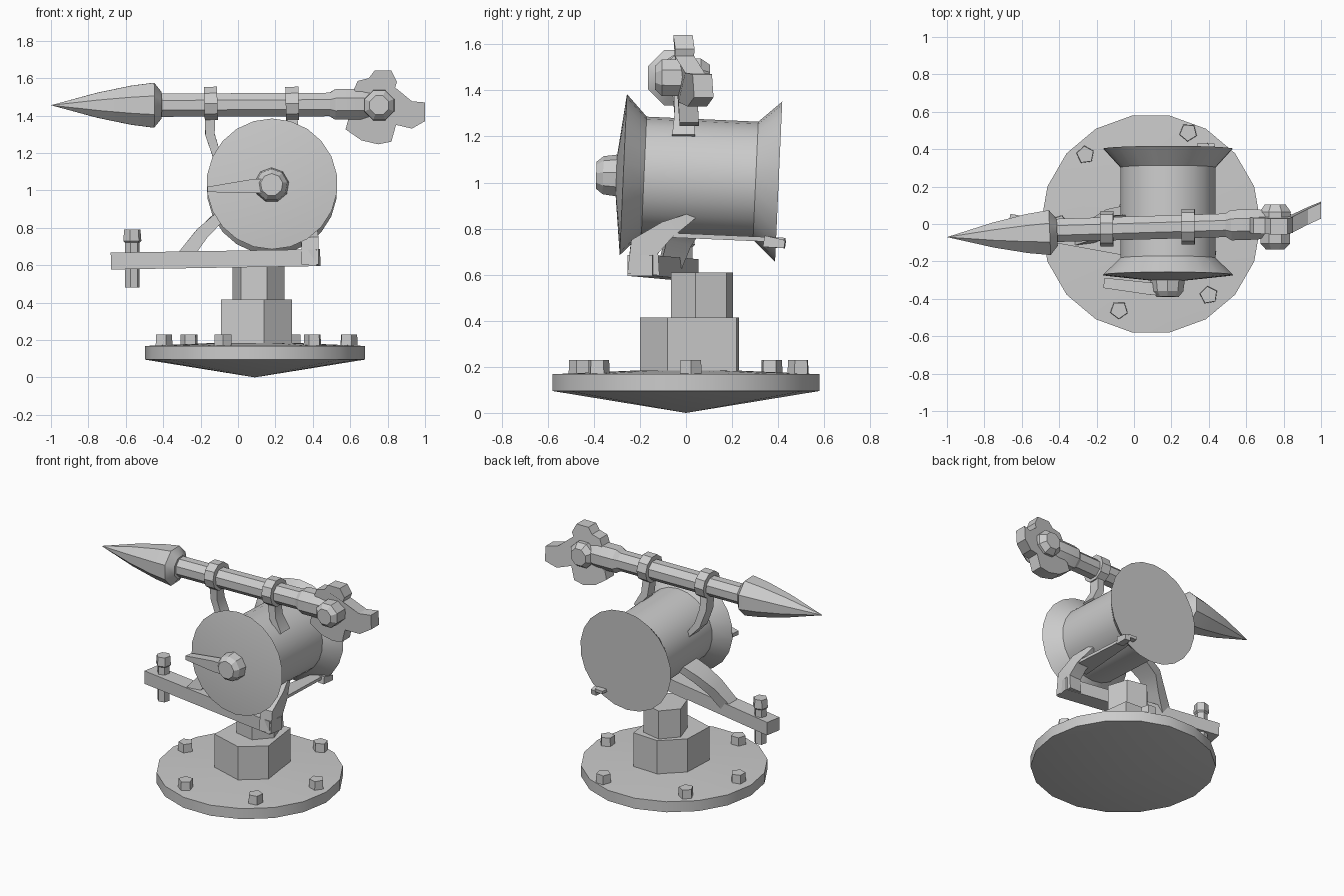
import bpy, bmesh, math
from mathutils import Vector, Matrix

cube = bpy.data.objects.get("Cube")
if cube:
    bpy.data.objects.remove(cube, do_unlink=True)

grey = bpy.data.materials.new("plain grey")
grey.use_nodes = True
GREY = (0.6, 0.6, 0.6, 1)
grey.diffuse_color = GREY
grey.node_tree.nodes["Principled BSDF"].inputs["Base Color"].default_value = GREY


def loft(name, rings):
    """Skin a list of equal rings, capping both ends; one-point rings become tips."""
    bm = bmesh.new()
    rows = [[bm.verts.new(p) for p in ring] for ring in rings]
    for a, b in zip(rows, rows[1:]):
        n = max(len(a), len(b))
        for i in range(n):
            j = (i + 1) % n
            corners = [a[i % len(a)], a[j % len(a)], b[j % len(b)], b[i % len(b)]]
            bm.faces.new(list(dict.fromkeys(corners)))
    for row in (rows[0], rows[-1]):
        if len(row) > 2:
            bm.faces.new(row)
    bmesh.ops.recalc_face_normals(bm, faces=bm.faces)
    mesh = bpy.data.meshes.new(name)
    bm.to_mesh(mesh)
    bm.free()
    mesh.materials.append(grey)
    ob = bpy.data.objects.new(name, mesh)
    bpy.context.collection.objects.link(ob)
    bpy.ops.object.select_all(action='DESELECT')
    ob.select_set(True)
    bpy.context.view_layer.objects.active = ob
    bpy.ops.object.shade_smooth_by_angle(angle=math.radians(30))
    return ob


def lathe(name, start, end, profile, sides, turn=0):
    """Turn (distance, radius) pairs about the line from start towards end."""
    start, end = Vector(start), Vector(end)
    axis = (end - start).normalized()
    up = Vector((0, 0, 1)) if abs(axis.z) < 0.9 else Vector((1, 0, 0))
    u = (up - axis * up.dot(axis)).normalized()
    v = axis.cross(u)
    rings = []
    for d, r in profile:
        c = start + axis * d
        if r == 0:
            rings.append([c])
            continue
        angles = [math.radians(turn) + math.tau * i / sides for i in range(sides)]
        rings.append([c + (u * math.cos(a) + v * math.sin(a)) * r for a in angles])
    return loft(name, rings)


def prism(name, points, z0, z1):
    return loft(name, [[(x, y, z) for x, y in points] for z in (z0, z1)])


def strap(name, path, sizes, side):
    """Rectangular bar along a path; sizes are (width along side, thickness)."""
    path, side = [Vector(p) for p in path], Vector(side)
    rings = []
    for i, p in enumerate(path):
        t = (path[min(i + 1, len(path) - 1)] - path[max(i - 1, 0)]).normalized()
        s = (side - t * side.dot(t)).normalized()
        n = t.cross(s)
        w, h = sizes[i]
        rings.append([p + s * (a * w / 2) + n * (b * h / 2)
                      for a, b in ((-1, -1), (1, -1), (1, 1), (-1, 1))])
    return loft(name, rings)


Y = (0, 1, 0)
UP = (0, 0, 1)

# Base plate with conical underside, and its ring of bolts
lathe("base_plate", (0.09, 0, 0), (0.09, 0, 1),
      [(0, 0), (0.095, 0.588), (0.168, 0.588), (0.185, 0.2), (0.185, 0)], 18)
bolts = [(-0.4, 0), (-0.26, 0.37), (0.29, 0.49), (0.59, 0.02), (0.4, -0.38), (-0.08, -0.46)]
for i, (x, y) in enumerate(bolts):
    lathe(f"bolt_{i + 1}", (x, y, 0.16), (x, y, 1), [(0, 0.05), (0.07, 0.047)], 5, i * 25)

# Stepped pedestal
prism("pedestal_lower", [(0.14, -0.2), (0.29, -0.08), (0.25, 0.22), (0.06, 0.23),
                         (-0.08, 0.1), (-0.09, -0.13)], 0.16, 0.415)
lathe("pedestal_upper", (0.11, 0.07, 0.4), (0.11, 0.07, 1),
      [(0, 0.142), (0.21, 0.142)], 6, -72)

# Support arm, its end bracket, brace, lower tie and locking peg
strap("support_arm", [(-0.67, 0, 0.622), (0.43, -0.2, 0.64)], [(0.11, 0.09)] * 2, Y)
strap("end_bracket", [(0.385, -0.185, 0.6), (0.385, -0.18, 0.72), (0.375, -0.09, 0.79),
                      (0.33, 0.02, 0.85)],
      [(0.09, 0.14), (0.09, 0.13), (0.09, 0.08), (0.09, 0.03)], (1, 0, 0))
strap("brace", [(-0.29, -0.07, 0.64), (-0.2, -0.03, 0.76), (-0.12, 0.01, 0.84),
                (0.02, 0.03, 0.91)],
      [(0.09, 0.08), (0.11, 0.07), (0.14, 0.06), (0.16, 0.05)], Y)
strap("lower_tie", [(0.34, -0.15, 0.775), (0.37, 0.43, 0.75)], [(0.14, 0.02), (0.06, 0.02)],
      (1, 0, 0))
strap("tie_end", [(0.4, 0.34, 0.745), (0.41, 0.43, 0.732)], [(0.05, 0.05), (0.04, 0.035)],
      (1, 0, 0))
lathe("locking_peg", (-0.565, -0.01, 0.48), (-0.565, -0.01, 1),
      [(0, 0.04), (0.24, 0.04), (0.25, 0.05), (0.31, 0.045)], 6, 15)

# Cable drum with flared flanges, leaning slightly towards the back
front, back = (0.182, -0.312, 1.036), (0.182, 0.4, 1.004)
lathe("drum", front, back,
      [(0, 0), (0.04, 0.35), (0.13, 0.256), (0.615, 0.256), (0.715, 0.348), (0.715, 0)], 22)

# Crank on the drum front
lathe("crank_hub", (0.18, -0.39, 1.03), (0.18, 0, 1.02),
      [(0, 0.06), (0.03, 0.085), (0.1, 0.095)], 9)
strap("crank_handle", [(0.18, -0.35, 1.025), (0.08, -0.345, 1.022), (-0.16, -0.315, 1.005)],
      [(0.07, 0.07), (0.075, 0.065), (0.028, 0.055)], UP)

# Harpoon: pointed head, shaft and thicker socket
lathe("harpoon_head", (-1, -0.07, 1.455), (-0.43, -0.045, 1.455),
      [(0, 0), (0.25, 0.073), (0.43, 0.113), (0.55, 0.13), (0.59, 0.078)], 8, 22.5)
lathe("harpoon_shaft", (-0.44, -0.035, 1.455), (0.72, 0, 1.46),
      [(0, 0.067), (0.93, 0.068), (0.96, 0.088), (1.1, 0.088), (1.16, 0.075)], 8, 22.5)

# Rear pivot knuckle and shaped tail plate, bent towards the back at its end
lathe("tail_knuckle", (0.755, -0.135, 1.455), (0.755, 1, 1.455),
      [(0, 0.055), (0.03, 0.085), (0.2, 0.09), (0.24, 0.06)], 8, 22.5)
outline = [(0.73, 1.64), (0.82, 1.64), (0.85, 1.58), (0.84, 1.55), (0.93, 1.476),
           (1, 1.47), (1, 1.37), (0.93, 1.33), (0.845, 1.35), (0.82, 1.26), (0.75, 1.246),
           (0.66, 1.267), (0.575, 1.326), (0.59, 1.38), (0.65, 1.42), (0.65, 1.5),
           (0.62, 1.54), (0.64, 1.585), (0.7, 1.6)]


def bend(x, z):
    return max(0, x - 0.84) * 0.45 - (z - 1.45) * 0.07


loft("tail_plate", [[(x, bend(x, z) + side * 0.042, z) for x, z in outline]
                    for side in (-1, 1)])

# Clamps round the shaft and the legs that hold them on the drum
for side, x, y in (("right", -0.145, -0.025), ("left", 0.29, -0.015)):
    lathe(f"clamp_{side}", (x - 0.035, y, 1.463), (x + 0.035, y, 1.465),
          [(0, 0.094), (0.07, 0.094)], 10, 18)
strap("clamp_leg_right", [(-0.15, -0.02, 1.4), (-0.15, -0.01, 1.3), (-0.115, 0, 1.19),
                          (-0.04, 0, 1.1)],
      [(0.08, 0.055), (0.08, 0.05), (0.09, 0.045), (0.1, 0.03)], Y)
strap("clamp_leg_left", [(0.29, -0.015, 1.4), (0.3, -0.01, 1.29), (0.36, -0.01, 1.2)],
      [(0.07, 0.055), (0.08, 0.05), (0.1, 0.03)], Y)
